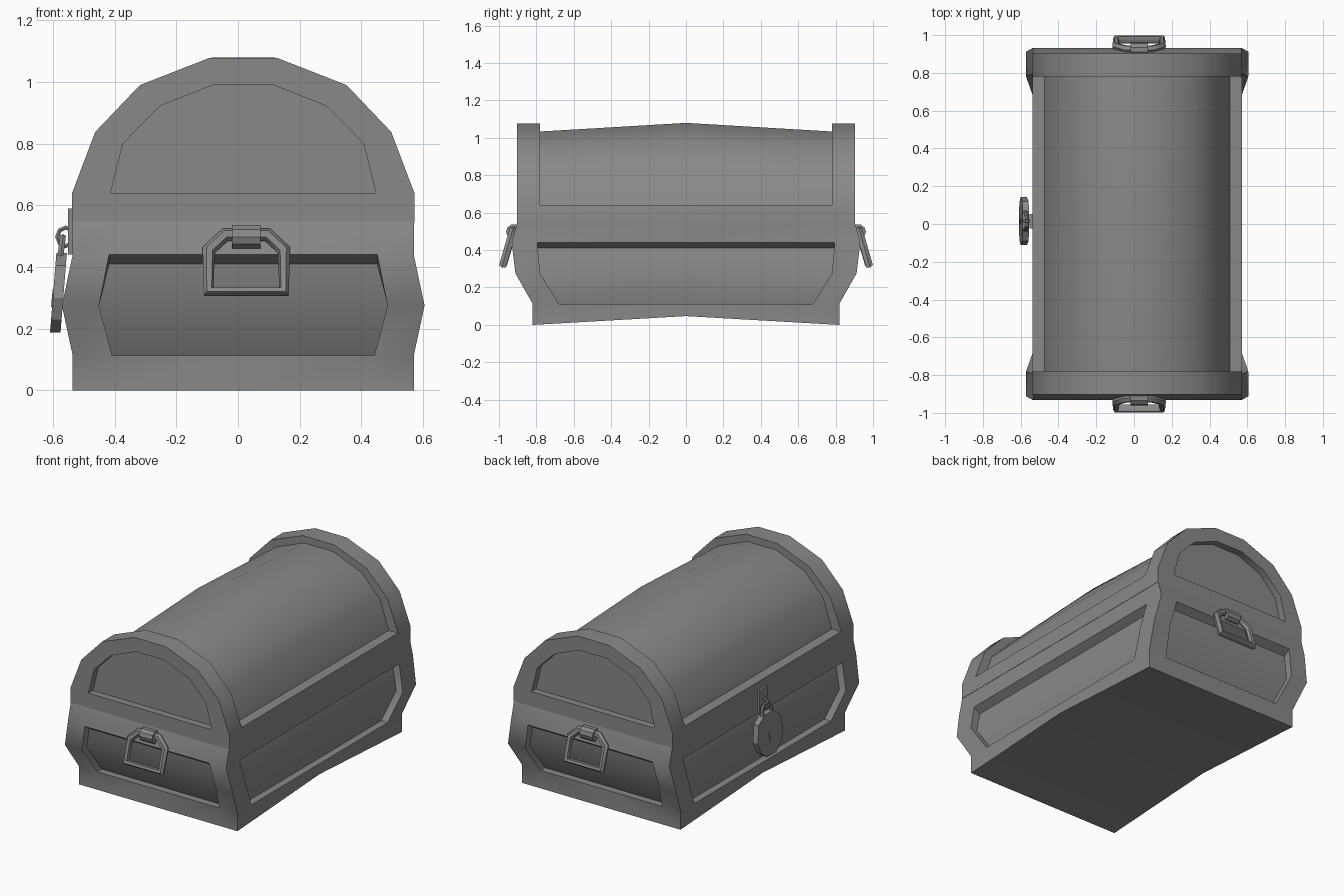
import bpy, bmesh, math
from mathutils import Vector, Matrix

if "Cube" in bpy.data.objects:
    bpy.data.objects.remove(bpy.data.objects["Cube"])

CX = 0.017
metal = bpy.data.materials.new("dark_grey")
metal.diffuse_color = (0.25, 0.25, 0.25, 1)
metal.use_nodes = True
metal.node_tree.nodes["Principled BSDF"].inputs["Base Color"].default_value = metal.diffuse_color


def finish(ob, angle=32):
    ob.data.materials.clear()
    ob.data.materials.append(metal)
    bpy.ops.object.select_all(action='DESELECT')
    ob.select_set(True)
    bpy.context.view_layer.objects.active = ob
    bpy.ops.object.shade_smooth_by_angle(angle=math.radians(angle))
    return ob


def make(name, bm, loc=(0, 0, 0), angle=32):
    bmesh.ops.remove_doubles(bm, verts=bm.verts, dist=0.0005)
    bmesh.ops.recalc_face_normals(bm, faces=bm.faces)
    me = bpy.data.meshes.new(name)
    bm.to_mesh(me)
    bm.free()
    ob = bpy.data.objects.new(name, me)
    ob.location = loc
    bpy.context.collection.objects.link(ob)
    return finish(ob, angle)


def face(bm, *pts):
    bm.faces.new([bm.verts.new(p) for p in pts])


def tube(name, pts, radius, cyclic=True):
    cu = bpy.data.curves.new(name, 'CURVE')
    cu.dimensions = '3D'
    cu.bevel_depth = radius
    cu.bevel_resolution = 1
    cu.use_fill_caps = True
    sp = cu.splines.new('POLY')
    sp.points.add(len(pts) - 1)
    for q, p in zip(sp.points, pts):
        q.co = (*p, 1)
    sp.use_cyclic_u = cyclic
    ob = bpy.data.objects.new(name, cu)
    bpy.context.collection.objects.link(ob)
    bpy.ops.object.select_all(action='DESELECT')
    ob.select_set(True)
    bpy.context.view_layer.objects.active = ob
    bpy.ops.object.convert(target='MESH')
    return finish(bpy.context.object, 50)


# Chest body: z, half width, half length, panel half width, panel half length
LEVELS = [(0, .553, .82, .425, .68), (.113, .553, .82, .425, .68),
          (.275, .588, .912, .468, .78), (.44, .553, .932, .435, .795),
          (.548, .553, .903, .435, .795)]
DEPTH = .045


def wall(bm, axis, sign):
    """One bulging wall with a sunken six-sided panel."""
    def put(out, u, z):
        return (sign * out, u, z) if axis == 0 else (u, sign * out, z)
    rows, floor = [], []
    for i, (z, hx, hy, px, py) in enumerate(LEVELS):
        out, h, p = (hx, hy, py) if axis == 0 else (hy, hx, px)
        cols = (-h, -p, 0, p, h)
        lift = [.047 * (1 - abs(u) / h) if i == 0 and axis == 0 else 0 for u in cols]
        rows.append([put(out, u, z + l) for u, l in zip(cols, lift)])
        drop = .03 if i == 3 else 0
        floor.append([put(out - DEPTH, u, z - drop) for u in cols])
    for i in range(4):
        for j in range(4):
            grid = floor if i in (1, 2) and j in (1, 2) else rows
            face(bm, grid[i][j], grid[i][j + 1], grid[i + 1][j + 1], grid[i + 1][j])
    rim = [(1, 1), (1, 2), (1, 3), (2, 3), (3, 3), (3, 2), (3, 1), (2, 1)]
    for (a, b), (c, d) in zip(rim, rim[1:] + rim[:1]):
        face(bm, rows[a][b], rows[c][d], floor[c][d], floor[a][b])
    return rows


bm = bmesh.new()
right, left = wall(bm, 0, 1), wall(bm, 0, -1)
for s in (-1, 1):
    wall(bm, 1, s)
for j in range(4):  # base and top closing faces
    for k in (0, 4):
        face(bm, left[k][j], left[k][j + 1], right[k][j + 1], right[k][j])
make("chest_body", bm, (CX, 0, 0))


# Lid: arches given as half profiles, lowest point first
def arch(half):
    return half + [(-x, z) for x, z in reversed(half)]


OUT = arch([(.555, .64), (.48, .838), (.335, .99), (.11, 1.078)])
INNER = arch([(.43, .64), (.39, .80), (.27, .922), (.098, .99)])
PANEL = arch([(.49, .64), (.43, .82), (.30, .955), (.10, 1.034)])
Z0, Y0, Y1, W = .545, .903, .78, .555
bm = bmesh.new()
for s in (-1, 1):
    def at(p, y):
        return (p[0], s * y, p[1])
    for i in range(7):
        o, n = OUT[i], OUT[i + 1]
        a, b = INNER[i], INNER[i + 1]
        c, d = PANEL[i], PANEL[i + 1]
        ridge = [(q[0], 0, q[1] + .046 * (q[1] - .64) / .394) for q in (c, d)]
        face(bm, at(o, Y0), at(n, Y0), at(b, Y0), at(a, Y0))                  # end frame
        face(bm, at(a, Y0), at(b, Y0), at(b, Y0 - DEPTH), at(a, Y0 - DEPTH))  # end recess
        face(bm, at(o, Y0), at(n, Y0), at(n, Y1), at(o, Y1))                  # rim outside
        face(bm, at(o, Y1), at(n, Y1), at(d, Y1), at(c, Y1))                  # rim step
        face(bm, at(c, Y1), at(d, Y1), ridge[1], ridge[0])                    # barrel
    face(bm, *[at(p, Y0 - DEPTH) for p in INNER])
    face(bm, *[at(p, y) for p, y in ((INNER[0], Y0), (INNER[7], Y0),
                                     (INNER[7], Y0 - DEPTH), (INNER[0], Y0 - DEPTH))])
    face(bm, (-W, s * Y0, Z0), (W, s * Y0, Z0), at(OUT[0], Y0), at(INNER[0], Y0),
         at(INNER[7], Y0), at(OUT[7], Y0))
    # long side strip and the ledge above it
    face(bm, (s * W, -Y0, Z0), (s * W, Y0, Z0), (s * W, Y0, .64), (s * W, Y1, .64),
         (s * W, -Y1, .64), (s * W, -Y0, .64))
    face(bm, (s * W, -Y1, .64), (s * W, Y1, .64), (s * .49, Y1, .64), (s * .49, 0, .64),
         (s * .49, -Y1, .64))
face(bm, (-W, -Y0, Z0), (W, -Y0, Z0), (W, Y0, Z0), (-W, Y0, Z0))
make("lid", bm, (CX, 0, 0))


# Carrying handles with their hinge barrels
HX = .027
for s, tag in ((-1, "front"), (1, "back")):
    path = [(.122, .32), (.122, .455), (.068, .505)]
    path += [(-x, z) for x, z in reversed(path)]
    tube(tag + "_handle", [(HX + x, s * (.978 - (z - .32) * .29), z) for x, z in path], .022)
    bm = bmesh.new()
    bmesh.ops.create_cone(bm, cap_ends=True, segments=10, radius1=.04, radius2=.04, depth=.092,
                          matrix=Matrix.Rotation(math.pi / 2, 4, 'Y'))
    make(tag + "_handle_mount", bm, (HX, s * .922, .498))

# Hasp plate on the lid edge
LY = .015
bm = bmesh.new()
bmesh.ops.create_cube(bm, size=1, matrix=Matrix.Diagonal((.016, .075, .15, 1)))
make("hasp_plate", bm, (-.544, LY, .515))

# Staple ring and shackle
tube("staple", [(-.559 + .027 * math.cos(a), LY, .498 + .03 * math.sin(a))
                for a in (k * math.pi / 4 for k in range(8))], .008)
tube("shackle", [(-.578, LY - .045, .42), (-.572, LY - .045, .465), (-.568, LY - .025, .497),
                 (-.568, LY + .025, .497), (-.572, LY + .045, .465), (-.578, LY + .045, .42)],
     .011, False)

# Padlock: many-sided slab, leaning outwards at the bottom
half = [(.04, .445), (.105, .405), (.127, .30), (.10, .23), (.045, .188)]
ring = half + [(-y, z) for y, z in reversed(half)]


def lean(z):
    return -.572 - (.445 - z) * .08


bm = bmesh.new()
caps = [[(lean(z) + t, LY + y, z) for y, z in ring] for t in (-.017, .017)]
for c in caps:
    face(bm, *c)
for i in range(len(ring)):
    j = (i + 1) % len(ring)
    face(bm, caps[0][i], caps[0][j], caps[1][j], caps[1][i])
make("padlock", bm, angle=20)

# Keyhole plate: round eye with a slot below
bm = bmesh.new()
key = [(.018 * math.cos(a), .018 * math.sin(a)) for a in (math.radians(-50 + 40 * k) for k in range(8))]
key += [(-.008, -.04), (.008, -.04)]
front = [(lean(.31 + z) - .02, LY + y, .31 + z) for y, z in key]
back = [(x + .006, y, z) for x, y, z in front]
face(bm, *front)
for i in range(len(key)):
    j = (i + 1) % len(key)
    face(bm, front[i], front[j], back[j], back[i])
make("keyhole", bm)
